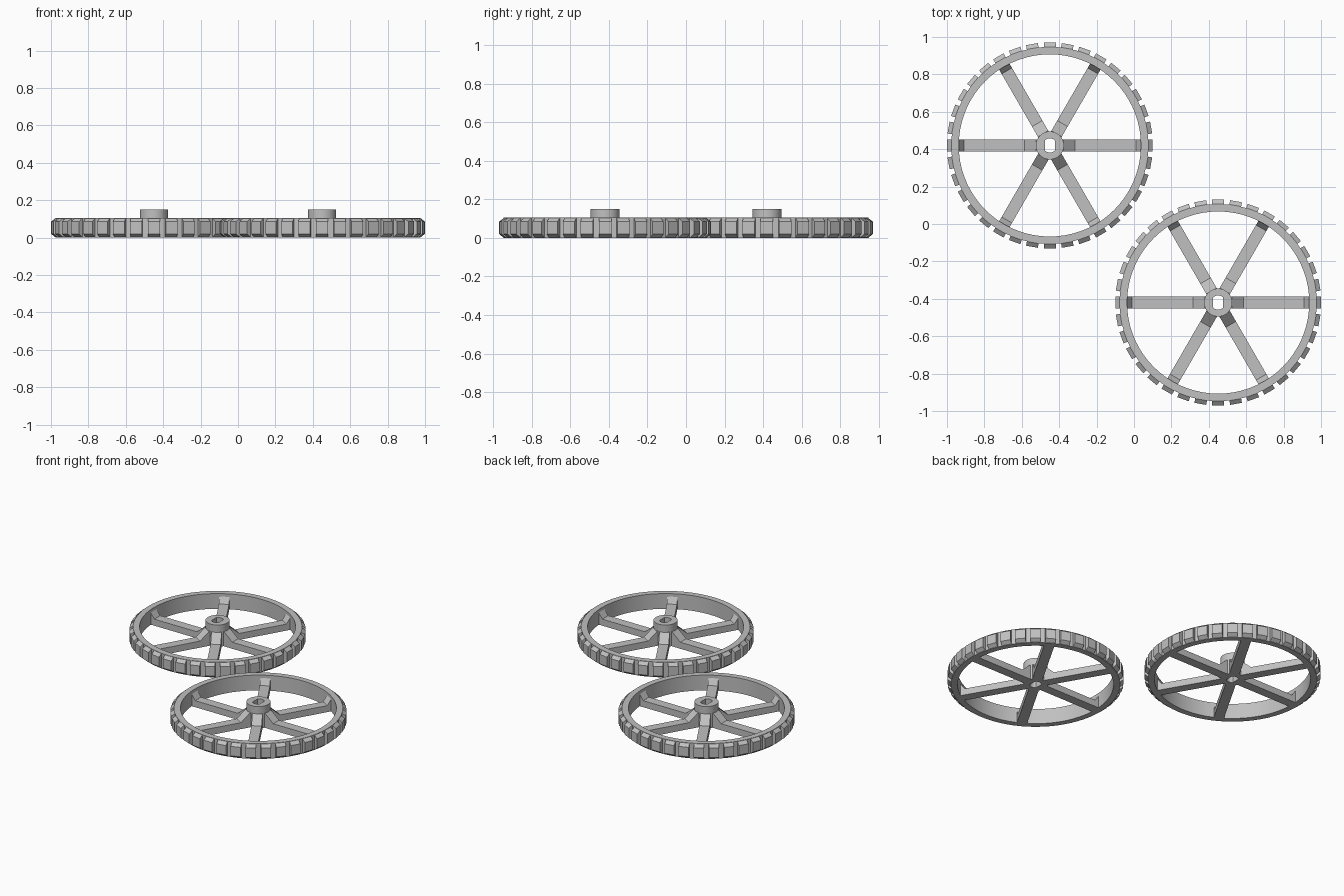
import bpy, bmesh, math
from mathutils import Matrix

if "Cube" in bpy.data.objects:
    bpy.data.objects.remove(bpy.data.objects["Cube"])

CENTRES = [("back_left", -0.45, 0.42), ("front_right", 0.45, -0.42)]
RIM_H, HUB_H = 0.105, 0.15

grey = bpy.data.materials.new("plain grey")
grey.diffuse_color = (0.53, 0.53, 0.53, 1)
grey.use_nodes = True
grey.node_tree.nodes["Principled BSDF"].inputs["Base Color"].default_value = grey.diffuse_color


def add_to_wheels(name, bm, smooth=False):
    """Make one mesh and place it in both wheels."""
    bmesh.ops.recalc_face_normals(bm, faces=bm.faces)
    mesh = bpy.data.meshes.new(name)
    bm.to_mesh(mesh)
    bm.free()
    mesh.materials.append(grey)
    for label, x, y in CENTRES:
        ob = bpy.data.objects.new(f"{label}_{name}", mesh)
        ob.location = (x, y, 0)
        bpy.context.collection.objects.link(ob)
    if smooth:
        bpy.ops.object.select_all(action='DESELECT')
        bpy.context.view_layer.objects.active = ob
        ob.select_set(True)
        bpy.ops.object.shade_smooth_by_angle(angle=math.radians(30))


def ring(inner, outer, height, segments):
    """Upright tube; inner and outer give the radius at an angle."""
    bm = bmesh.new()
    loops = []
    for i in range(segments):
        a = math.tau * i / segments
        corners = [(inner(a), 0), (outer(a), 0), (outer(a), height), (inner(a), height)]
        loops.append([bm.verts.new((r * math.cos(a), r * math.sin(a), z)) for r, z in corners])
    for i in range(segments):
        p, q = loops[i], loops[(i + 1) % segments]
        for k in range(4):
            n = (k + 1) % 4
            bm.faces.new((p[k], q[k], q[n], p[n]))
    return bm


def radial_blocks(profile, width, count):
    """Side profile (radius, height) given a width and repeated around the axis."""
    bm = bmesh.new()
    for i in range(count):
        turn = Matrix.Rotation(math.tau * i / count, 4, 'Z')
        sides = []
        for y in (-width / 2, width / 2):
            sides.append([bm.verts.new((r, y, z)) for r, z in profile])
            bm.faces.new(sides[-1])
        a, b = sides
        for k in range(len(profile)):
            n = (k + 1) % len(profile)
            bm.faces.new((a[k], a[n], b[n], b[k]))
        bmesh.ops.transform(bm, matrix=turn, verts=a + b)
    return bm


# Rim
add_to_wheels("rim", ring(lambda a: 0.487, lambda a: 0.527, RIM_H, 72), True)


# Hub with a round axle hole that has two flat sides
def axle_hole(a):
    r = 0.038
    return min(r, r * math.cos(math.pi / 4) / max(abs(math.cos(a)), 1e-6))


add_to_wheels("hub", ring(axle_hole, lambda a: 0.075, HUB_H, 48), True)

# Spokes with ramps up to the hub and the rim
spoke = [(0.06, 0), (0.5, 0), (0.5, 0.085), (0.487, 0.085), (0.46, 0.045),
         (0.135, 0.045), (0.073, 0.1), (0.06, 0.1)]
add_to_wheels("spokes", radial_blocks(spoke, 0.064, 6))

# Tread teeth, bevelled at top and bottom
tooth = [(0.515, 0.002), (0.527, 0.002), (0.55, 0.02), (0.55, RIM_H - 0.02),
         (0.527, RIM_H - 0.002), (0.515, RIM_H - 0.002)]
add_to_wheels("tread_teeth", radial_blocks(tooth, 0.064, 36))
